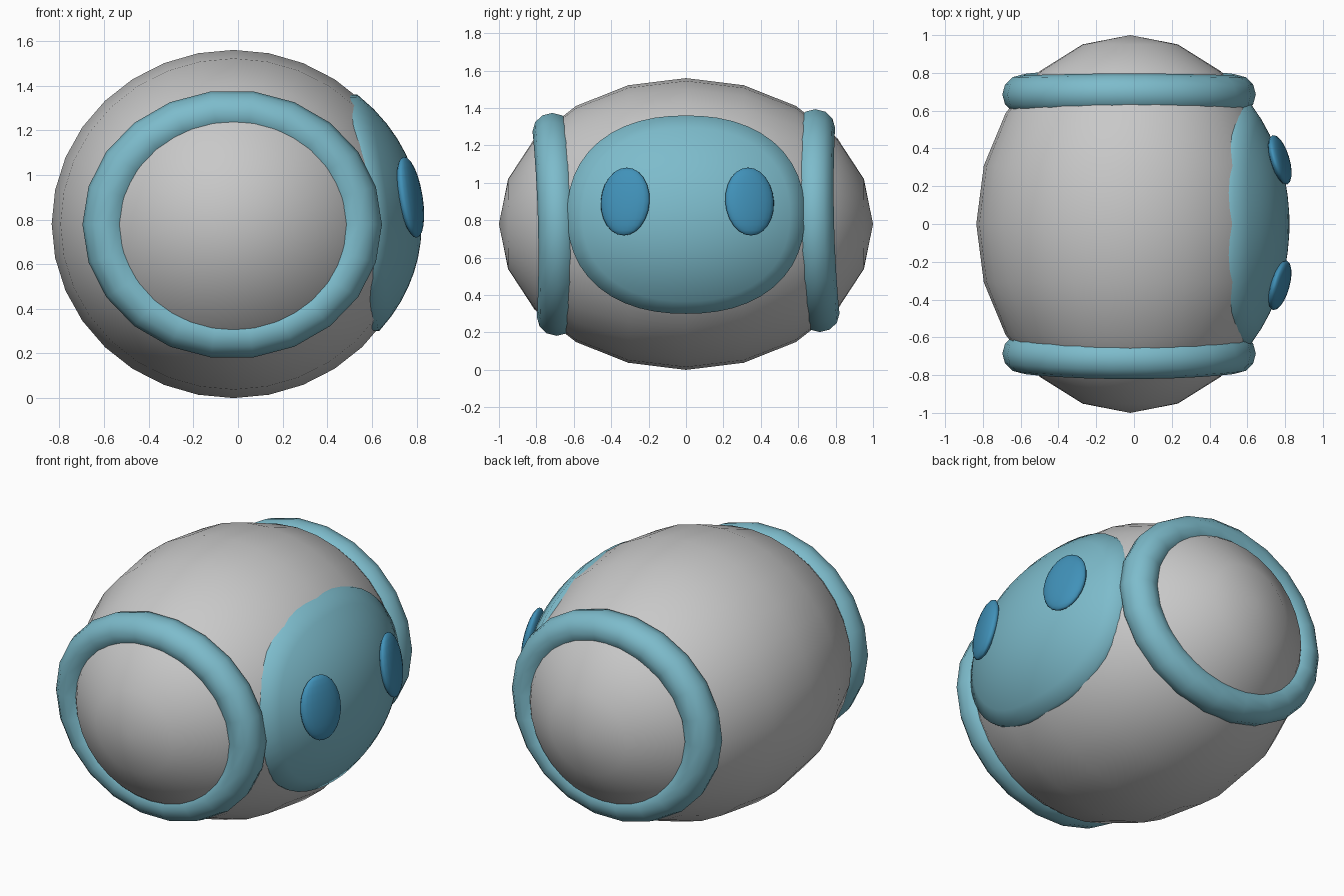
import bpy, bmesh, math
from mathutils import Vector, Matrix

if "Cube" in bpy.data.objects:
    bpy.data.objects.remove(bpy.data.objects["Cube"])

CX, CZ = -0.02, 0.78            # body centre
RX, RY, RZ = 0.815, 1.0, 0.78   # body half sizes


def material(name, rgb):
    m = bpy.data.materials.new(name)
    m.diffuse_color = (*rgb, 1)
    m.use_nodes = True
    m.node_tree.nodes["Principled BSDF"].inputs["Base Color"].default_value = m.diffuse_color
    return m


grey = material("light grey", (0.58, 0.58, 0.58))
teal = material("soft teal", (0.205, 0.50, 0.60))
blue = material("deep blue", (0.052, 0.285, 0.485))


def finish(bm, name, mat):
    bmesh.ops.recalc_face_normals(bm, faces=bm.faces[:])
    for f in bm.faces:
        f.smooth = True
    me = bpy.data.meshes.new(name)
    bm.to_mesh(me)
    bm.free()
    me.materials.append(mat)
    ob = bpy.data.objects.new(name, me)
    bpy.context.collection.objects.link(ob)
    return ob


def surface_x(y, z):
    """x of the body surface on the +x side"""
    k = 1 - (y / RY) ** 2 - ((z - CZ) / RZ) ** 2
    return CX + RX * math.sqrt(max(k, 0))


# Body: stretched sphere with its poles on y
bm = bmesh.new()
bmesh.ops.create_uvsphere(bm, u_segments=32, v_segments=10, radius=1,
                          matrix=Matrix.Translation((CX, 0, CZ))
                          @ Matrix.Diagonal((RX, RY, RZ, 1))
                          @ Matrix.Rotation(math.pi / 2, 4, 'X'))
finish(bm, "body", grey)


# End rings: oval tubes that bow back slightly at the sides
def ring(name, side, z0, n=22, m=12):
    bm = bmesh.new()
    loops = []
    for i in range(n):
        a = 2 * math.pi * i / n
        c, s = math.cos(a), math.sin(a)
        loop = []
        for j in range(m):
            b = 2 * math.pi * j / m
            k = math.cos(b)
            y = side * (0.704 - 0.018 * c * c) + 0.105 * math.sin(b) - 0.012 * s
            loop.append(bm.verts.new((-0.026 + (0.566 + 0.105 * k) * c, y,
                                      z0 + (0.502 + 0.1 * k) * s)))
        loops.append(loop)
    for i in range(n):
        p, q = loops[i], loops[(i + 1) % n]
        for j in range(m):
            bm.faces.new((p[j], q[j], q[(j + 1) % m], p[(j + 1) % m]))
    finish(bm, name, teal)


ring("front_ring", -1, 0.778)
ring("back_ring", 1, 0.798)

# Face plate: rounded oval shell lying on the +x side of the body
bm = bmesh.new()
N, STEPS = 48, 8
centre = bm.verts.new((surface_x(0, 0.83) + 0.028, 0, 0.83))
prev = None
for r in range(1, STEPS + 2):
    t = min(r / STEPS, 1)
    loop = []
    for i in range(N):
        a = 2 * math.pi * i / N
        c, s = math.cos(a), math.sin(a)
        e = (abs(c) ** 2.25 + abs(s) ** 2.25) ** (-1 / 2.25)
        y, z = 0.635 * t * e * c, 0.83 + 0.53 * t * e * s
        lift = 0.028 - 0.018 * t ** 3
        if r > STEPS:
            lift = -0.03        # rim sunk into the body
        loop.append(bm.verts.new((surface_x(y, z) + lift, y, z)))
    for i in range(N):
        k = (i + 1) % N
        if prev:
            bm.faces.new((prev[i], loop[i], loop[k], prev[k]))
        else:
            bm.faces.new((centre, loop[i], loop[k]))
    prev = loop
plate = finish(bm, "face_plate", teal)
if plate.data.polygons[0].normal.x < 0:
    plate.data.flip_normals()

# Eyes: flattened ovals set along the surface normal
for name, y in (("front_eye", -0.325), ("back_eye", 0.34)):
    z = 0.9
    nrm = Vector(((surface_x(y, z) - CX) / RX ** 2, y / RY ** 2,
                  (z - CZ) / RZ ** 2)).normalized()
    up = (Vector((0, 0, 1)) - nrm * nrm.z).normalized()
    side = up.cross(nrm)
    rot = Matrix((nrm, side, up)).transposed().to_4x4()
    bm = bmesh.new()
    bmesh.ops.create_uvsphere(bm, u_segments=20, v_segments=12, radius=1,
                              matrix=Matrix.Translation((0.772, y, z)) @ rot
                              @ Matrix.Diagonal((0.042, 0.136, 0.184, 1)))
    finish(bm, name, blue)
